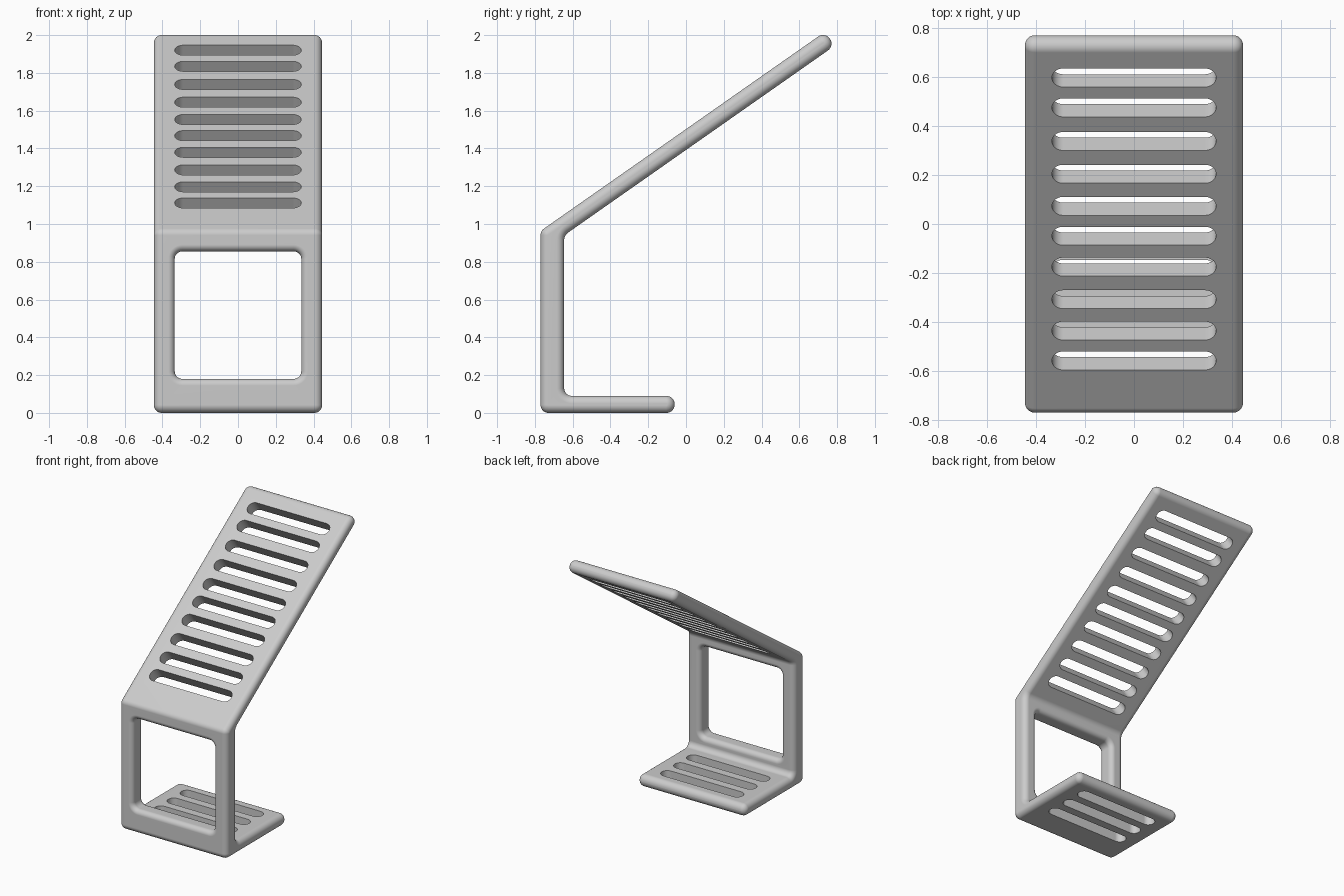
import bpy, bmesh, math
from mathutils import Vector

if "Cube" in bpy.data.objects:
    bpy.data.objects.remove(bpy.data.objects["Cube"], do_unlink=True)

HALF_WIDTH = 0.445
ROLL = 0.04
SLOPE = math.radians(35)
ALONG = Vector((0, math.cos(SLOPE), math.sin(SLOPE)))
UP = Vector((0, -math.sin(SLOPE), math.cos(SLOPE)))


def outline(corners, steps=8):
    """Round a counter-clockwise polygon of (a, b, radius); gives points with outward normals."""
    pts = []
    for i, (a, b, r) in enumerate(corners):
        p = Vector((a, b))
        d1 = (p - Vector(corners[i - 1][:2])).normalized()
        d2 = (Vector(corners[(i + 1) % len(corners)][:2]) - p).normalized()
        n1, n2 = Vector((d1.y, -d1.x)), Vector((d2.y, -d2.x))
        side = 1 if d1.x * d2.y - d1.y * d2.x > 0 else -1
        centre = p - side * r * (n1 + n2) / (1 + n1.dot(n2))
        turn = math.acos(max(-1, min(1, n1.dot(n2))))
        for k in range(steps + 1):
            t = k / steps
            n = (n1 * math.sin((1 - t) * turn) + n2 * math.sin(t * turn)).normalized()
            pts.append((centre + side * r * n, n))
    return pts


def rect(half_a, b0, b1, r):
    return outline([(-half_a, b0, r), (half_a, b0, r), (half_a, b1, r), (-half_a, b1, r)])


def roll(r, steps=6):
    """Quarter-round edge as (depth below the face, sideways offset), from deep to the face."""
    angles = [math.pi / 2 * k / steps for k in range(steps + 1)]
    return [(r * (1 - math.sin(t)), r * (1 - math.cos(t))) for t in angles]


def loft(bm, rings):
    """Skin closed rings of points and cap both ends."""
    loops = [[bm.verts.new(p) for p in ring] for ring in rings]
    n = len(loops[0])
    faces = [bm.faces.new(loops[0]), bm.faces.new(loops[-1])]
    for lo, hi in zip(loops, loops[1:]):
        for i in range(n):
            j = (i + 1) % n
            faces.append(bm.faces.new((lo[i], lo[j], hi[j], hi[i])))
    bmesh.ops.recalc_face_normals(bm, faces=faces)


def make_object(name, bm):
    mesh = bpy.data.meshes.new(name)
    bm.to_mesh(mesh)
    bm.free()
    obj = bpy.data.objects.new(name, mesh)
    bpy.context.collection.objects.link(obj)
    return obj


# Side profile: foot, upright and leaning back plate in one bent sheet
tip = Vector((0, 0.725, 1.955))
tip_low = tip + 0.045 * (ALONG - UP)
tip_high = tip + 0.045 * (ALONG + UP)
profile = outline([
    (-0.77, 0, 0.042), (-0.06, 0, 0.044), (-0.06, 0.09, 0.044),
    (-0.645, 0.09, 0.04), (-0.645, 0.94, 0.05),
    (tip_low.y, tip_low.z, 0.044), (tip_high.y, tip_high.z, 0.044),
    (-0.77, 0.963, 0.042)])
ends = roll(ROLL)
sections = [(-HALF_WIDTH + d, o) for d, o in reversed(ends)]
sections += [(HALF_WIDTH - d, o) for d, o in ends]
bm = bmesh.new()
loft(bm, [[(x, *(p - n * o)) for p, n in profile] for x, o in sections])
stand = make_object("stand_body", bm)

cut = bmesh.new()

# Window through the upright, with rolled rims front and back
window = rect(0.335, 0.18, 0.855, 0.04)
rim = roll(0.035)
layers = [(-0.85, 0.035)] + [(-0.77 + d, o) for d, o in reversed(rim)]
layers += [(-0.645 - d, o) for d, o in rim] + [(-0.60, 0.035)]
loft(cut, [[(q.x, y, q.y) for q in (p + n * o for p, n in window)] for y, o in layers])

# Slots across the back plate, square to its surface
slot = rect(0.335, -0.046, 0.046, 0.0455)
for y in (0.597, 0.475, 0.338, 0.204, 0.073, -0.049, -0.175, -0.308, -0.436, -0.558):
    base = Vector((0, y, tip.z + 0.045 * UP.z + (y - tip.y - 0.045 * UP.y) * math.tan(SLOPE)))
    loft(cut, [[base + Vector((p.x, 0, 0)) + ALONG * p.y + UP * h for p, n in slot]
               for h in (-0.12, 0.05)])

# Slots through the foot
for y in (-0.192, -0.346, -0.50):
    loft(cut, [[(p.x, y + p.y, z) for p, n in slot] for z in (-0.05, 0.14)])

cutter = make_object("opening_cutter", cut)
cutter.hide_render = True

bpy.ops.object.select_all(action='DESELECT')
bpy.context.view_layer.objects.active = stand
stand.select_set(True)
openings = stand.modifiers.new("openings", 'BOOLEAN')
openings.operation = 'DIFFERENCE'
openings.solver = 'EXACT'
openings.object = cutter
bpy.ops.object.modifier_apply(modifier=openings.name)
bpy.data.objects.remove(cutter, do_unlink=True)

# Smooth rolled edges, crisp slot rims
bpy.ops.object.shade_smooth_by_angle(angle=math.radians(30))
shading = stand.modifiers.new("flat_face_shading", 'WEIGHTED_NORMAL')
shading.keep_sharp = True

# Single grey finish
grey = bpy.data.materials.new("light_grey")
grey.use_nodes = True
colour = (0.6, 0.6, 0.6, 1)
grey.diffuse_color = colour
grey.node_tree.nodes["Principled BSDF"].inputs["Base Color"].default_value = colour
stand.data.materials.clear()
stand.data.materials.append(grey)
